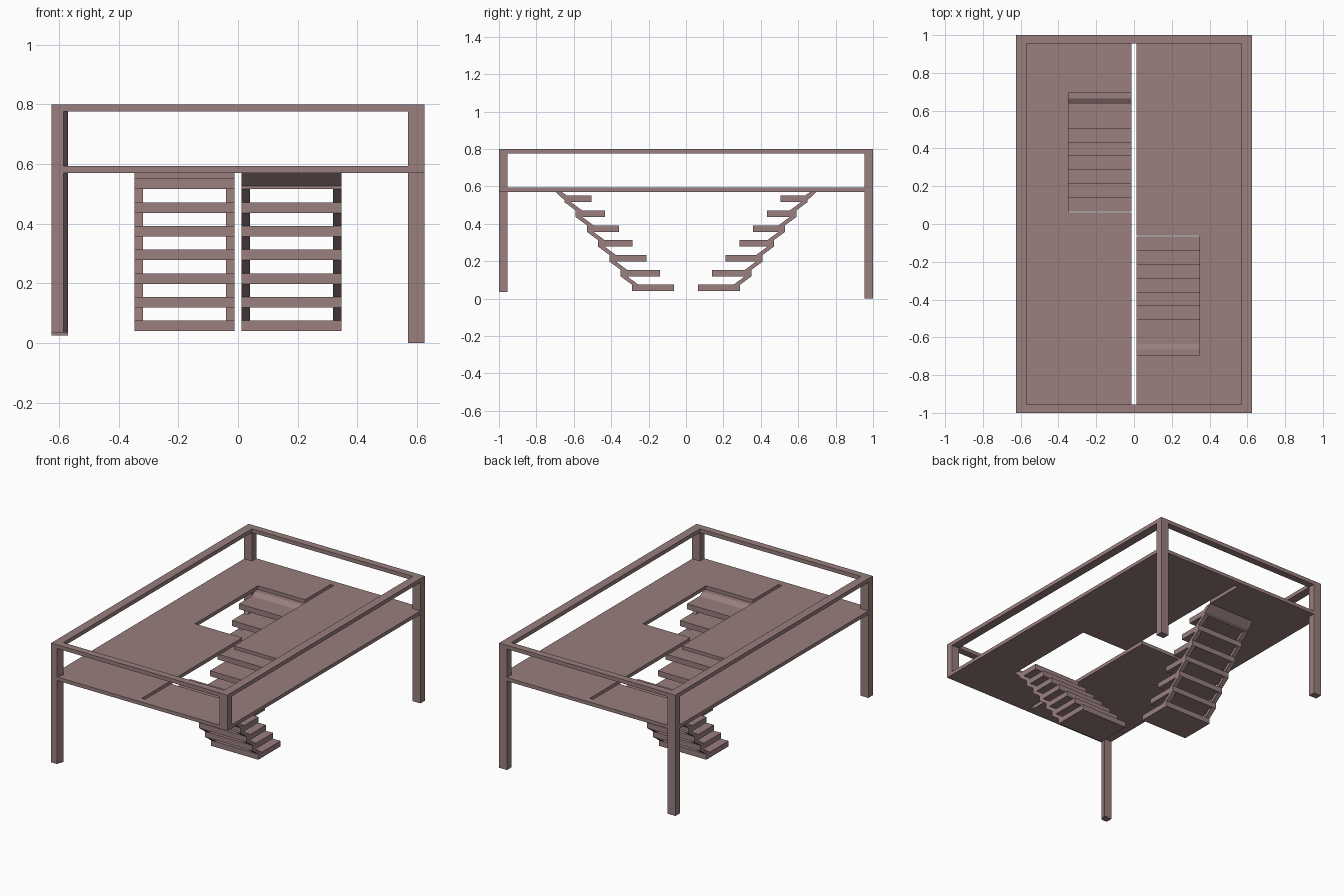
import bpy, bmesh
from mathutils import Vector

if "Cube" in bpy.data.objects:
    bpy.data.objects.remove(bpy.data.objects["Cube"])

mat = bpy.data.materials.new("dusty_mauve")
mat.diffuse_color = (0.32, 0.21, 0.21, 1)
mat.use_nodes = True
mat.node_tree.nodes["Principled BSDF"].inputs["Base Color"].default_value = mat.diffuse_color


def prism(name, outline, offset):
    """Extrude a flat outline (3D points) along an offset vector."""
    bm = bmesh.new()
    a = [bm.verts.new(p) for p in outline]
    b = [bm.verts.new(Vector(p) + Vector(offset)) for p in outline]
    n = len(a)
    bm.faces.new(a)
    bm.faces.new(b[::-1])
    for i in range(n):
        bm.faces.new((a[i], b[i], b[(i + 1) % n], a[(i + 1) % n]))
    bmesh.ops.recalc_face_normals(bm, faces=bm.faces)
    me = bpy.data.meshes.new(name)
    bm.to_mesh(me)
    bm.free()
    me.materials.append(mat)
    ob = bpy.data.objects.new(name, me)
    bpy.context.collection.objects.link(ob)
    return ob


def box(name, x0, x1, y0, y1, z0, z1):
    return prism(name, [(x0, y0, z0), (x1, y0, z0), (x1, y1, z0), (x0, y1, z0)],
                 (0, 0, z1 - z0))


W, L = 0.625, 1.0           # half width and half length
PX, PY = 0.055, 0.045       # post section
F0, F1 = 0.57, 0.593        # floor slab
R0, R1 = 0.775, 0.80        # handrail
GAP = 0.012                 # half of the centre slot
SX = 0.347                  # outer side of the stairs

# Floor halves, each with a stair opening; the second is turned half a turn
half = [(W, -L), (W, L), (0, L), (0, L - PY), (GAP, L - PY), (GAP, -0.06),
        (SX, -0.06), (SX, -0.697), (GAP, -0.697), (GAP, -L + PY),
        (0, -L + PY), (0, -L)]
for s, side in ((1, "right"), (-1, "left")):
    prism(f"floor_{side}", [(s * x, s * y, F0) for x, y in half], (0, 0, F1 - F0))

# Corner posts; the front right one stops at the floor
for name, sx, sy, z in (("front_left", -1, -1, 0.035), ("front_right", 1, -1, F0),
                        ("back_left", -1, 1, 0.025), ("back_right", 1, 1, 0.0)):
    lean = 0.014 if name == "front_left" else 0
    xi = sx * (W - PX)
    prism(f"post_{name}",
          [(sx * W, sy * L, z), (xi - lean, sy * L, z),
           (xi, sy * (L - PY), z), (sx * W, sy * (L - PY), z)], (0, 0, R0 - z))

# Handrail frame
for s, side, end in ((1, "right", "back"), (-1, "left", "front")):
    box(f"handrail_{side}", *sorted((s * W, s * (W - PX))), -L, L, R0, R1)
    box(f"handrail_{end}", -W + PX, W - PX, *sorted((s * L, s * (L - PY))), R0, R1)

# Treads as (back y, nose y, bottom z)
treads = [(-0.29 - 0.06 * i, -0.065 - 0.0735 * i, 0.04 + 0.0793 * i) for i in range(7)]
T = 0.035                   # tread thickness
SW = 0.028                  # stringer width

for s, side in ((1, "right"), (-1, "left")):
    def strip(name, pts, x0, x1):
        return prism(name, [(s * x0, s * y, z) for y, z in pts], (s * (x1 - x0), 0, 0))

    for i, (yb, yn, z) in enumerate(treads):
        strip(f"{side}_tread_{i + 1}", [(yb, z), (yn, z), (yn, z + T), (yb, z + T)], GAP, SX)
        if i < 6:
            # Sloping stringer pieces joining this tread to the next
            yt, zt = treads[i + 1][0], treads[i + 1][2]
            pts = [(yb, z + T), (yb + 0.035, z + T), (yt + 0.035, zt), (yt, zt)]
            strip(f"{side}_stringer_inner_{i + 1}", pts, GAP, GAP + SW)
            strip(f"{side}_stringer_outer_{i + 1}", pts, SX - SW, SX)
    # Full width sloping board between the top tread and the floor
    yb, _, z = treads[-1]
    strip(f"{side}_top_board", [(yb + 0.005, z), (yb, z + T - 0.025), (-0.697, F0),
                                (-0.665, F0), (yb + 0.015, z + T)], GAP, SX)
